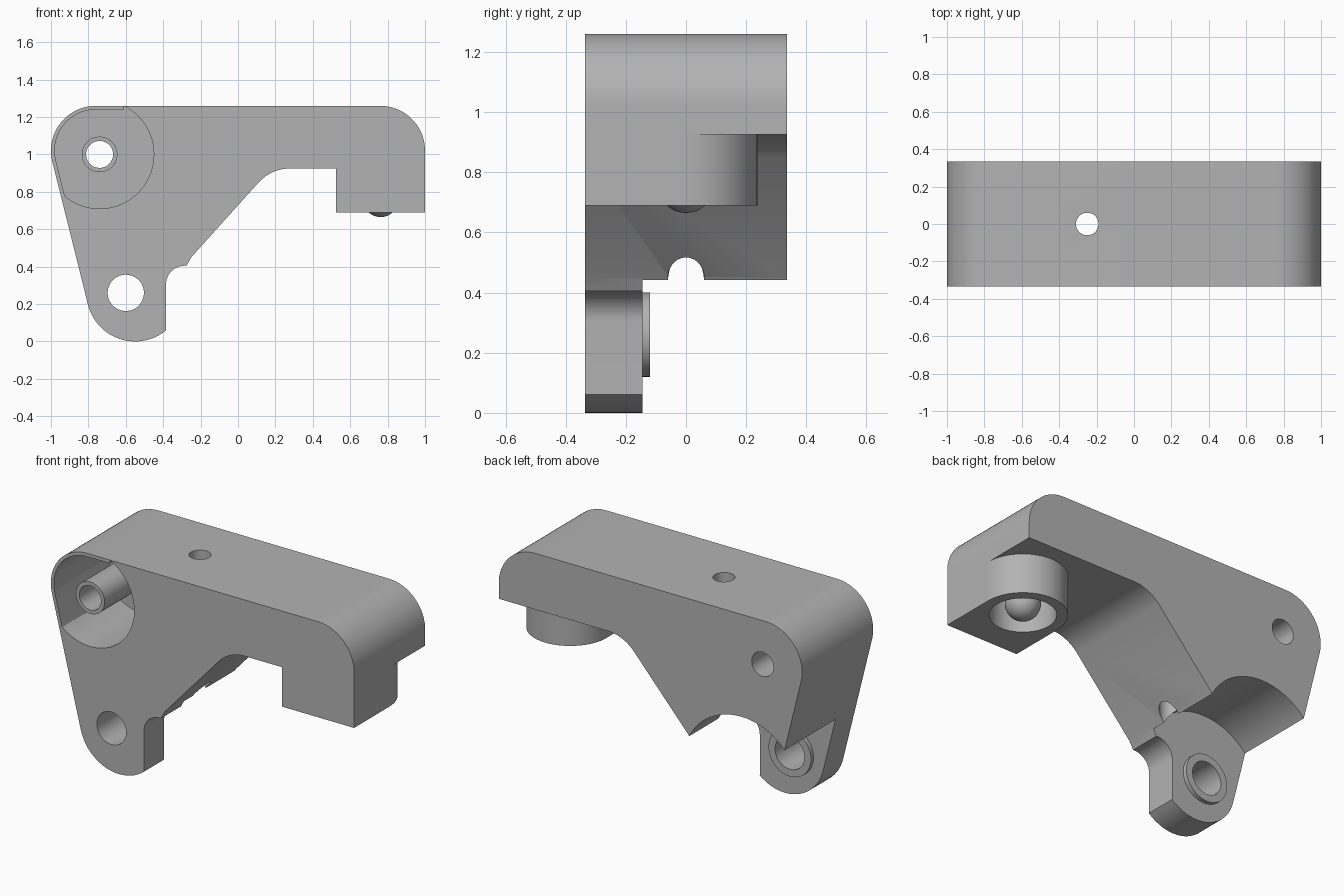
import bpy
import bmesh
from math import cos, sin, radians
from mathutils import Vector

if "Cube" in bpy.data.objects:
    bpy.data.objects.remove(bpy.data.objects["Cube"])

HALF = 0.335  # half of the body width along y

grey = bpy.data.materials.new("plain_grey")
grey.use_nodes = True
grey.diffuse_color = (0.45, 0.45, 0.45, 1)
grey.node_tree.nodes["Principled BSDF"].inputs["Base Color"].default_value = grey.diffuse_color


def arc(cx, cy, r, start, end, steps=20):
    angles = [radians(start + (end - start) * i / steps) for i in range(steps + 1)]
    return [(cx + r * cos(a), cy + r * sin(a)) for a in angles]


def circle(cx, cy, r):
    return arc(cx, cy, r, 0, 360, 64)[:-1]


def prism(name, outline, lo, hi, axis="y"):
    """Extrude a closed outline from lo to hi along y or z."""
    def place(p, t):
        return (p[0], t, p[1]) if axis == "y" else (p[0], p[1], t)
    bm = bmesh.new()
    face = bm.faces.new([bm.verts.new(place(p, lo)) for p in outline])
    grown = bmesh.ops.extrude_face_region(bm, geom=[face])["geom"]
    shift = Vector(place((0, 0), hi - lo))
    bmesh.ops.translate(bm, vec=shift, verts=[v for v in grown if isinstance(v, bmesh.types.BMVert)])
    bmesh.ops.recalc_face_normals(bm, faces=bm.faces)
    return to_object(name, bm)


def to_object(name, bm):
    mesh = bpy.data.meshes.new(name)
    bm.to_mesh(mesh)
    bm.free()
    mesh.materials.append(grey)
    obj = bpy.data.objects.new(name, mesh)
    bpy.context.collection.objects.link(obj)
    return obj


def combine(target, tool, operation):
    """Apply a boolean and discard the tool."""
    mod = target.modifiers.new("combine", "BOOLEAN")
    mod.operation = operation
    mod.solver = "EXACT"
    mod.object = tool
    bpy.context.view_layer.objects.active = target
    bpy.ops.object.modifier_apply(modifier=mod.name)
    bpy.data.objects.remove(tool)


# Body: rounded arm, sloping underside and a hanging leg
outline = (
    arc(-0.76, 1.02, 0.24, 90, 193)
    + arc(-0.55, 0.26, 0.26, 193, 310)
    + [(-0.385, 0.06)]
    + arc(-0.285, 0.305, 0.1, 180, 95, 10)
    + [(-0.275, 0.405), (-0.25, 0.45)]
    + arc(0.28, 0.695, 0.23, 138, 90, 14)
    + [(0.525, 0.925), (0.525, 0.69), (1, 0.69)]
    + arc(0.76, 1.02, 0.24, 0, 90)
)
body = prism("bracket_body", outline, -HALF, HALF)

# Round clearance behind the leg
combine(body, prism("leg_clearance", circle(-0.6, 0.26, 0.39), -0.145, 0.5), "DIFFERENCE")

# Rounded back on the arm's end block
around_block = arc(0.7625, 0, 0.2373, 0, 180, 40) + [(0.4, 0), (0.4, 0.5), (1.1, 0.5), (1.1, 0)]
combine(body, prism("block_rounding", around_block, 0.6, 0.925, "z"), "DIFFERENCE")

# Front pocket: a round recess limited by a thin outer wall
pocket = prism("pocket", circle(-0.74, 1.0, 0.29), -0.5, 0.17)
wall_limit = (
    arc(-0.76, 1.02, 0.22, 90, 193)
    + [(-0.784, 0.206), (-0.3, 0.206), (-0.3, 1.4), (-0.61, 1.4), (-0.61, 1.24)]
)
combine(pocket, prism("wall_limit", wall_limit, -0.6, 0.6), "INTERSECT")
combine(body, pocket, "DIFFERENCE")

# Bosses around the pivot holes
combine(body, prism("upper_boss", circle(-0.74, 1.0, 0.095), -HALF, 0.2), "UNION")
combine(body, prism("lower_boss", circle(-0.6, 0.26, 0.14), -0.2, -0.12), "UNION")

# Pivot holes, vertical hole and socket under the arm
combine(body, prism("upper_hole", circle(-0.74, 1.0, 0.072), -0.6, 0.6), "DIFFERENCE")
combine(body, prism("lower_hole", circle(-0.6, 0.26, 0.097), -0.6, 0.6), "DIFFERENCE")
combine(body, prism("vertical_hole", circle(-0.25, 0, 0.06), 0.2, 1.5, "z"), "DIFFERENCE")
combine(body, prism("socket", circle(0.7625, 0, 0.178), 0.5, 0.9, "z"), "DIFFERENCE")

# Round-ended pin inside the socket
bm = bmesh.new()
bmesh.ops.create_uvsphere(bm, u_segments=48, v_segments=24, radius=0.095)
for v in bm.verts:
    if v.co.z > 0.001:
        v.co.z += 0.12
bmesh.ops.translate(bm, vec=(0.7625, 0, 0.76), verts=bm.verts)
pin = to_object("socket_pin", bm)

for obj in (body, pin):
    obj.select_set(True)
bpy.context.view_layer.objects.active = body
bpy.ops.object.shade_smooth_by_angle(angle=radians(30))
